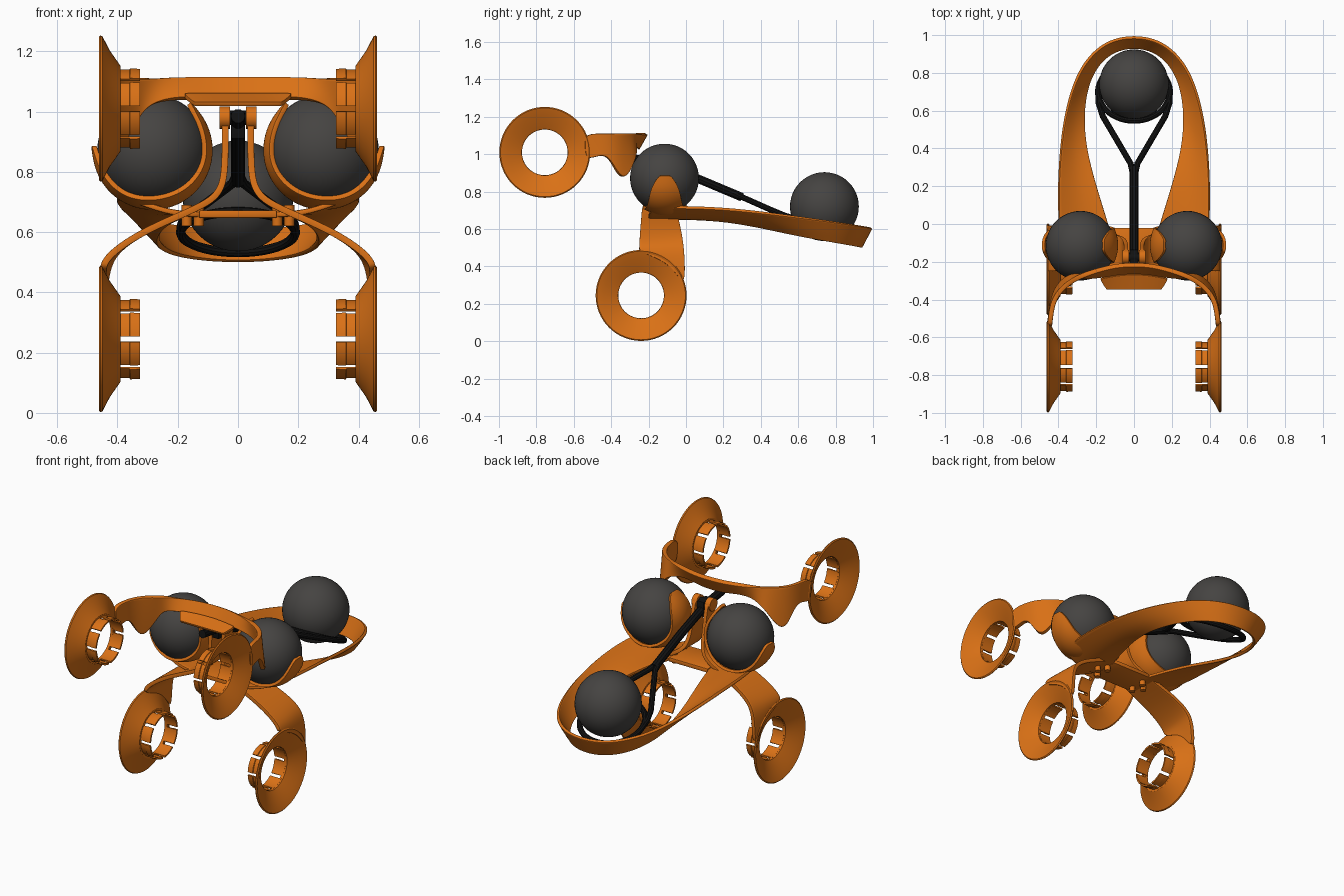
import bpy, bmesh, math
from mathutils import Vector

if "Cube" in bpy.data.objects:
    bpy.data.objects.remove(bpy.data.objects["Cube"])


def material(name, rgb):
    m = bpy.data.materials.new(name)
    m.diffuse_color = (*rgb, 1)
    m.use_nodes = True
    m.node_tree.nodes["Principled BSDF"].inputs["Base Color"].default_value = m.diffuse_color
    return m


ORANGE = material("orange_plastic", (0.70, 0.165, 0.008))
GREY = material("dark_grey", (0.06, 0.057, 0.054))
BLACK = material("black_plastic", (0.006, 0.006, 0.006))


def finish(ob, mat):
    ob.data.materials.append(mat)
    bpy.ops.object.select_all(action='DESELECT')
    bpy.context.view_layer.objects.active = ob
    ob.select_set(True)
    bpy.ops.object.convert(target='MESH')
    bpy.ops.object.shade_smooth_by_angle(angle=math.radians(35))
    return ob


def mesh_object(name, bm):
    bmesh.ops.remove_doubles(bm, verts=bm.verts, dist=1e-5)
    bmesh.ops.recalc_face_normals(bm, faces=bm.faces)
    me = bpy.data.meshes.new(name)
    bm.to_mesh(me)
    bm.free()
    ob = bpy.data.objects.new(name, me)
    bpy.context.collection.objects.link(ob)
    return ob


def strip(name, rows, thick=0.022, mat=ORANGE):
    """Smooth shell through rows of control points."""
    bm = bmesh.new()
    grid = [[bm.verts.new(p) for p in row] for row in rows]
    for a, b in zip(grid, grid[1:]):
        for j in range(len(a) - 1):
            bm.faces.new((a[j], a[j + 1], b[j + 1], b[j]))
    ob = mesh_object(name, bm)
    sub = ob.modifiers.new("smooth", 'SUBSURF')
    sub.levels = sub.render_levels = 3
    sol = ob.modifiers.new("shell", 'SOLIDIFY')
    sol.thickness, sol.offset = thick, 0
    bev = ob.modifiers.new("round_rim", 'BEVEL')
    bev.width, bev.segments, bev.angle_limit = thick * 0.3, 2, math.radians(50)
    return finish(ob, mat)


def lathe(bm, profile, centre, s, a0=0.0, a1=2 * math.pi, n=64):
    """Turn a closed (x, r) profile about an x axis through centre (y, z)."""
    full = a1 - a0 > 6.28
    rings = []
    for i in range(n if full else n + 1):
        a = a0 + (a1 - a0) * i / n
        rings.append([bm.verts.new((s * x, centre[0] + r * math.cos(a), centre[1] + r * math.sin(a)))
                      for x, r in profile])
    k = len(profile)
    for i in range(n):
        a, b = rings[i], rings[(i + 1) % len(rings)]
        for j in range(k):
            bm.faces.new((a[j], a[(j + 1) % k], b[(j + 1) % k], b[j]))
    if not full:
        bm.faces.new(rings[0])
        bm.faces.new(rings[-1])


def tube(name, pts, radius, mat=BLACK, cyclic=False):
    cu = bpy.data.curves.new(name, 'CURVE')
    cu.dimensions = '3D'
    cu.bevel_depth, cu.bevel_resolution, cu.use_fill_caps = radius, 3, True
    sp = cu.splines.new('POLY')
    sp.points.add(len(pts) - 1)
    for p, q in zip(sp.points, pts):
        p.co = (*q, 1)
    sp.use_cyclic_u = cyclic
    ob = bpy.data.objects.new(name, cu)
    bpy.context.collection.objects.link(ob)
    return finish(ob, mat)


def ball(name, loc, r=0.184):
    bpy.ops.mesh.primitive_uv_sphere_add(segments=48, ring_count=24, radius=r, location=loc)
    bpy.context.object.name = name
    finish(bpy.context.object, GREY)


def cylinder(name, loc, r, depth, rot=(0, 0, 0), mat=ORANGE, sides=24):
    bpy.ops.mesh.primitive_cylinder_add(vertices=sides, radius=r, depth=depth, location=loc, rotation=rot)
    bpy.context.object.name = name
    finish(bpy.context.object, mat)


def box(name, loc, size, mat=ORANGE, rot=(0, 0, 0)):
    bpy.ops.mesh.primitive_cube_add(size=1, location=loc, rotation=rot)
    ob = bpy.context.object
    ob.name, ob.scale = name, size
    bpy.ops.object.transform_apply(location=False, rotation=False, scale=True)
    bev = ob.modifiers.new("soft", 'BEVEL')
    bev.width, bev.segments = 0.005, 2
    finish(ob, mat)


def flip(p, s):
    return (s * p[0], p[1], p[2])


# Three balls
ball("rear_ball", (0, 0.74, 0.72))

HUB = [(.39, .122), (.39, .142), (.425, .192), (.45, .24), (.457, .243), (.462, .237), (.447, .198), (.408, .124)]
TAB = [(.325, .122), (.325, .132), (.358, .134), (.36, .130), (.40, .130), (.40, .122)]

for s, side in ((1, "right"), (-1, "left")):
    ball(side + "_ball", (s * 0.283, -0.115, 0.872))

    # Flared hubs with a ring of eight clip tabs
    for label, c in (("upper", (-0.755, 1.01)), ("lower", (-0.24, 0.245))):
        bm = bmesh.new()
        lathe(bm, HUB, c, s)
        for i in range(8):
            lathe(bm, TAB, c, s, math.radians(45 * i + 4), math.radians(45 * i + 41), 8)
        finish(mesh_object(f"{side}_{label}_hub", bm), ORANGE)

    # Cradle that wraps under each front ball
    rows = []
    widths = (.035, .075, .085, .095, .11, .115, .11, .1, .09, .09, .08, .035)
    for i, w in enumerate(widths):
        a = math.radians(4 - 236 * i / (len(widths) - 1))
        row = []
        for t in (-1, -.5, 0, .5, 1):
            r = math.sqrt(.197 ** 2 - (t * w) ** 2)
            row.append((s * (.283 + r * math.cos(a)), -.112 + t * w, .872 + r * math.sin(a)))
        rows.append(row)
    strip(side + "_cradle", rows, 0.016)

    # Lower leg strap rising from the hub into the centre post
    rows = [[(.448, -.25, .475), (.448, -.08, .42), (.448, -.003, .27)],
            [(.444, -.25, .50), (.445, -.12, .49), (.444, -.008, .46)]]
    for x, z, y0, y1 in ((.41, .54, -.248, -.018), (.31, .605, -.243, -.03), (.17, .665, -.238, -.045),
                         (.085, .705, -.235, -.055), (.048, .755, -.22, -.08), (.042, .85, -.205, -.11),
                         (.042, 1.0, -.2, -.13)):
        rows.append([(x, y0, z), (x, (y0 + y1) / 2, z), (x, y1, z)])
    strip(side + "_lower_leg", [[flip(p, s) for p in r] for r in rows])

    # Clevis eye and bolts under the bridge
    cylinder(side + "_clevis_eye", (s * .044, -.175, .98), .037, .034, (0, math.pi / 2, 0))
    for dx, dy in ((.13, -.17), (.17, -.12), (.13, -.08)):
        cylinder(side + "_bolt", (s * dx, dy, .655), .017, .07, sides=12)

    # Fork branches
    tube(side + "_fork_branch", [flip(p, s) for p in ((.005, .26, .787), (.018, .32, .762), (.10, .46, .70),
                                 (.165, .57, .655), (.187, .64, .625), (.19, .70, .6))], 0.016)

# Horseshoe frame around the rear ball
outer = [(.36, -.2, .715), (.40, -.02, .718), (.402, .2, .71), (.39, .4, .69), (.362, .6, .665),
         (.295, .82, .635), (.165, .965, .612), (0, 1.0, .605)]
inner = [(.08, -.2, .66), (.13, -.02, .66), (.2, .2, .65), (.255, .4, .612), (.272, .6, .565),
         (.235, .79, .53), (.135, .91, .508), (0, .945, .5)]
sag = (.03, .03, .022, .012, .006, .004, .002, 0)
half = []
for o, i, d in zip(outer, inner, sag):
    m = (Vector(o) + Vector(i)) / 2 - Vector((0, 0, d))
    half.append([o, tuple(m), i])
strip("horseshoe_frame", half + [[flip(p, -1) for p in r] for r in half[-2::-1]], 0.018)

# Bridge joining the two cradles
box("centre_bridge", (0, -.115, .66), (.26, .19, .025))

# Upper strap between the upper hubs, with a downward claw at each corner
top = [(0, -.215), (.08, -.218), (.16, -.235), (.25, -.262), (.33, -.30), (.385, -.345),
       (.42, -.395), (.437, -.45), (.447, -.545)]
low = [(0, -.26, 1.03), (.08, -.262, 1.033), (.16, -.272, 1.045), (.25, -.285, 1.04), (.335, -.262, 1.005),
       (.41, -.335, .825), (.43, -.405, .98), (.44, -.455, 1.0), (.447, -.535, .965)]
half = []
for (x, y), b in zip(top, low):
    t = Vector((x, y, 1.11))
    half.append([tuple(t), tuple(t.lerp(Vector(b), .5)), b])
strip("upper_strap", [[flip(p, -1) for p in r] for r in half[:0:-1]] + half, 0.026)

# Visor lip in front of the upper strap
strip("visor_lip", [[(x * .18, -.265 - .025 * x * x, 1.055), (x * .165, -.305 - .01 * x * x, 1.04),
                     (x * .145, -.345, 1.025)] for x in (-1, -.95, -.5, 0, .5, .95, 1)], 0.014)

# Black fork: bar, pivot pin and sloping ring under the rear ball
tube("fork_bar", [(0, -.34, .985), (0, -.2, .965), (0, .05, .875), (0, .3, .77)], 0.024)
cylinder("pivot_pin", (0, -.175, .98), .024, .10, (0, math.pi / 2, 0), BLACK)
box("pivot_block", (0, -.175, .955), (.045, .08, .09), BLACK)
ring = []
for k in range(64):
    a = 2 * math.pi * k / 64
    d = .168 * math.sin(a)
    ring.append((.19 * math.cos(a), .70 + .915 * d, .60 - .40 * d))
tube("fork_ring", ring, 0.016, cyclic=True)
